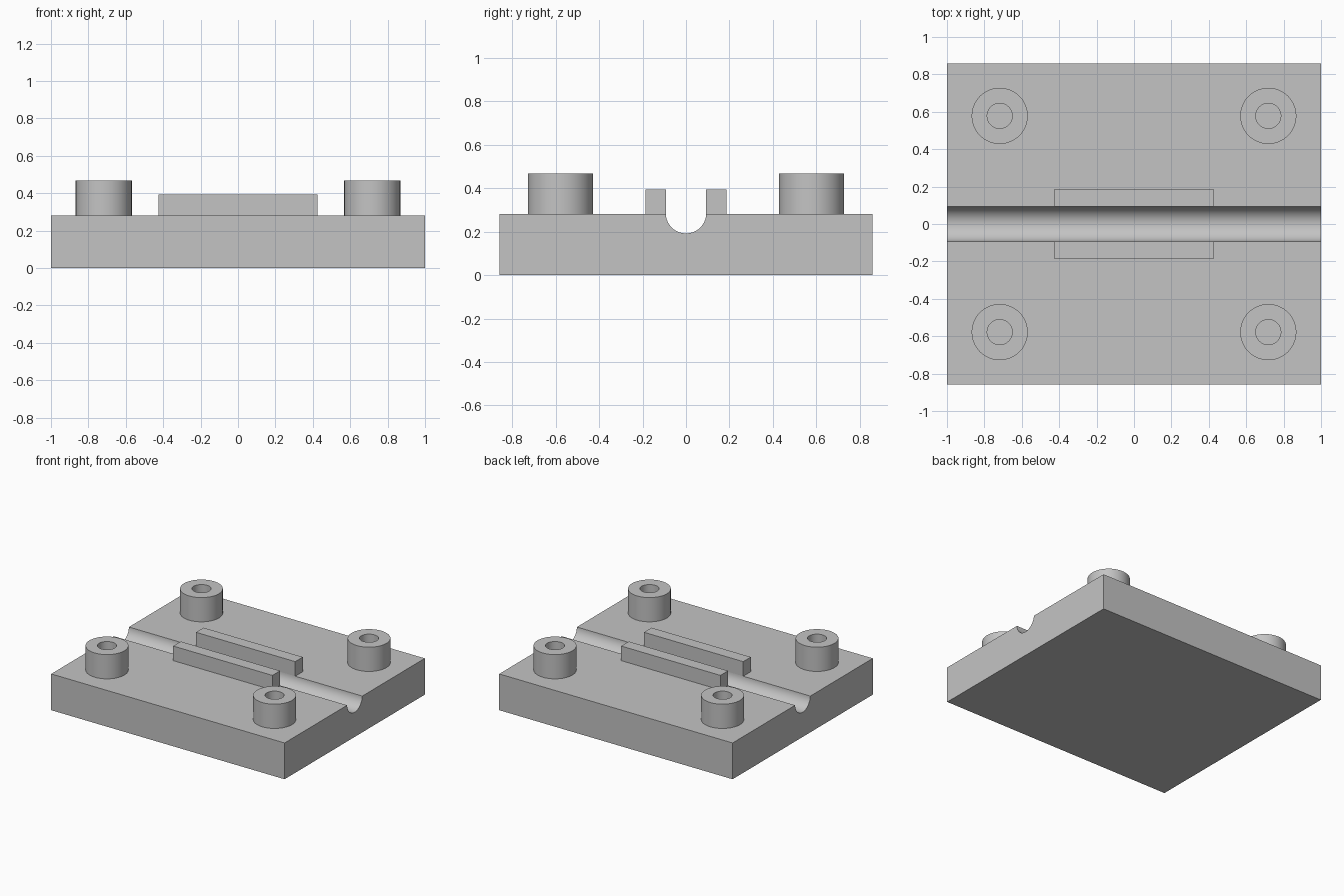
import bpy, bmesh, math
from mathutils import Vector

if "Cube" in bpy.data.objects:
    bpy.data.objects.remove(bpy.data.objects["Cube"])

GREY = (0.55, 0.55, 0.55, 1)
metal = bpy.data.materials.new("plain grey")
metal.use_nodes = True
metal.diffuse_color = GREY
metal.node_tree.nodes["Principled BSDF"].inputs["Base Color"].default_value = GREY

HALF_X, HALF_Y, PLATE_TOP = 1.0, 0.858, 0.281
GROOVE_R, GROOVE_Z = 0.093, 0.285
RAIL_X, RAIL_Y, RAIL_TOP = 0.425, 0.186, 0.394
BOSS_X, BOSS_Y, BOSS_R, HOLE_R, BOSS_TOP = 0.718, 0.578, 0.15, 0.067, 0.469
SINK = 0.01


def finish(bm, name, smooth=False):
    bmesh.ops.recalc_face_normals(bm, faces=bm.faces)
    mesh = bpy.data.meshes.new(name)
    bm.to_mesh(mesh)
    bm.free()
    mesh.materials.append(metal)
    obj = bpy.data.objects.new(name, mesh)
    bpy.context.collection.objects.link(obj)
    if smooth:
        bpy.ops.object.select_all(action='DESELECT')
        obj.select_set(True)
        bpy.context.view_layer.objects.active = obj
        bpy.ops.object.shade_smooth_by_angle(angle=math.radians(30))
    return obj


def extrude_along_x(name, profile, half, smooth=False):
    """Closed (y, z) profile swept from -half to half."""
    bm = bmesh.new()
    face = bm.faces.new([bm.verts.new((-half, y, z)) for y, z in profile])
    new = bmesh.ops.extrude_face_region(bm, geom=[face], use_keep_orig=True)["geom"]
    bmesh.ops.translate(bm, vec=(2 * half, 0, 0),
                        verts=[v for v in new if isinstance(v, bmesh.types.BMVert)])
    return finish(bm, name, smooth)


# Base plate with the round-bottomed channel running its full length
steps = 32
channel = []
for i in range(steps + 1):
    a = math.pi * i / steps
    z = min(GROOVE_Z - GROOVE_R * math.sin(a), PLATE_TOP)
    channel.append((GROOVE_R * math.cos(a), z))
plate = [(-HALF_Y, 0), (HALF_Y, 0), (HALF_Y, PLATE_TOP)] + channel + [(-HALF_Y, PLATE_TOP)]
extrude_along_x("base_plate", plate, HALF_X, smooth=True)

# Guide rails on both sides of the channel
for side, name in ((-1, "front_rail"), (1, "back_rail")):
    inner, outer = side * GROOVE_R, side * RAIL_Y
    extrude_along_x(name, [(inner, PLATE_TOP), (outer, PLATE_TOP),
                           (outer, RAIL_TOP), (inner, RAIL_TOP)], RAIL_X)


# Hollow screw bosses at the four corners
def boss(name, x, y):
    bm = bmesh.new()
    ring = [(HOLE_R, PLATE_TOP - SINK), (BOSS_R, PLATE_TOP - SINK),
            (BOSS_R, BOSS_TOP), (HOLE_R, BOSS_TOP)]
    verts = [bm.verts.new((r, 0, z)) for r, z in ring]
    edges = [bm.edges.new((verts[i], verts[i - 1])) for i in range(len(verts))]
    bmesh.ops.spin(bm, geom=verts + edges, cent=(0, 0, 0), axis=(0, 0, 1),
                   angle=math.tau, steps=64, use_merge=True)
    bmesh.ops.remove_doubles(bm, verts=bm.verts, dist=0.0001)
    obj = finish(bm, name, smooth=True)
    obj.location = Vector((x, y, 0))


for sy, depth in ((-1, "front"), (1, "back")):
    for sx, side in ((-1, "right"), (1, "left")):
        boss(f"{depth}_{side}_boss", sx * BOSS_X, sy * BOSS_Y)
